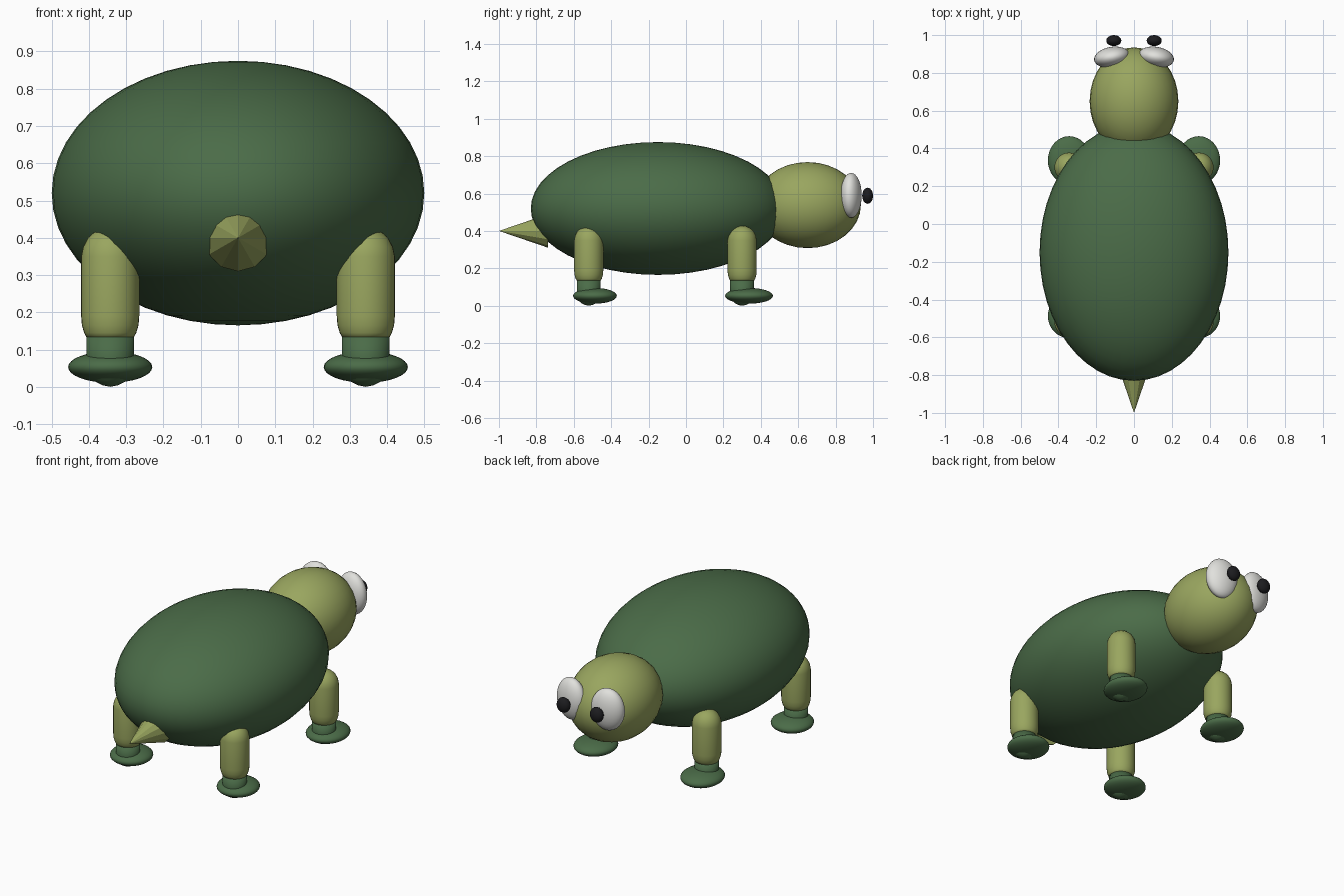
import bpy, bmesh, math
from mathutils import Matrix

if "Cube" in bpy.data.objects:
    bpy.data.objects.remove(bpy.data.objects["Cube"])


def material(name, rgb):
    m = bpy.data.materials.new(name)
    m.diffuse_color = (*rgb, 1)
    m.use_nodes = True
    m.node_tree.nodes["Principled BSDF"].inputs["Base Color"].default_value = m.diffuse_color
    return m


GREEN = material("shell green", (0.07, 0.150, 0.065))
OLIVE = material("skin olive", (0.32, 0.38, 0.115))
WHITE = material("eye white", (0.75, 0.75, 0.72))
BLACK = material("pupil black", (0.012, 0.012, 0.014))


def add_object(name, bm, mat, loc, rot=(0, 0, 0), smooth=True):
    mesh = bpy.data.meshes.new(name)
    bmesh.ops.recalc_face_normals(bm, faces=bm.faces)
    bm.to_mesh(mesh)
    bm.free()
    mesh.materials.append(mat)
    obj = bpy.data.objects.new(name, mesh)
    bpy.context.collection.objects.link(obj)
    obj.location, obj.rotation_euler = loc, rot
    for p in mesh.polygons:
        p.use_smooth = smooth
    return obj


def ellipsoid(name, mat, loc, radii, rot=(0, 0, 0), seg=32):
    bm = bmesh.new()
    bmesh.ops.create_uvsphere(bm, u_segments=seg, v_segments=seg // 2, radius=1,
                              matrix=Matrix.Diagonal((*radii, 1)))
    return add_object(name, bm, mat, loc, rot)


def lathe(name, mat, loc, profile, seg=32):
    """Spin (radius, height) points around the vertical axis."""
    bm = bmesh.new()
    verts = [bm.verts.new((r, 0, z)) for r, z in profile]
    edges = [bm.edges.new(pair) for pair in zip(verts, verts[1:])]
    bmesh.ops.spin(bm, geom=verts + edges, cent=(0, 0, 0), axis=(0, 0, 1),
                   angle=math.tau, steps=seg)
    bmesh.ops.remove_doubles(bm, verts=bm.verts, dist=1e-4)
    return add_object(name, bm, mat, loc)


# Body and head
ellipsoid("shell", GREEN, (0, -0.15, 0.52), (0.5, 0.68, 0.355), seg=48)
ellipsoid("head", OLIVE, (0, 0.65, 0.538), (0.235, 0.285, 0.23))

# Faceted pointed tail
bm = bmesh.new()
bmesh.ops.create_cone(bm, cap_ends=True, segments=12, radius1=0.09, radius2=0, depth=0.263,
                      matrix=Matrix.Rotation(math.pi / 2, 4, 'X'))
add_object("tail", bm, OLIVE, (0, -0.8685, 0.4), smooth=False)

LEG = [(0, 0.13), (0.062, 0.13), (0.070, 0.145), (0.076, 0.165), (0.078, 0.19),
       (0.078, 0.35), (0.073, 0.375), (0.060, 0.40), (0.040, 0.417), (0.020, 0.425), (0, 0.427)]
ANKLE = [(0, 0), (0.02, 0.004), (0.04, 0.014), (0.055, 0.03), (0.064, 0.055),
         (0.064, 0.14), (0, 0.14)]

for side, s in (("left", -1), ("right", 1)):
    # Legs with ankles and flat feet
    for end, y, foot_y, foot_len in (("tail_end", -0.52, -0.487, 0.117),
                                     ("head_end", 0.30, 0.337, 0.128)):
        tag = f"{end}_{side}"
        lathe(f"leg_{tag}", OLIVE, (s * 0.343, y, 0), LEG)
        lathe(f"ankle_{tag}", GREEN, (s * 0.343, y, 0), ANKLE)
        ellipsoid(f"foot_{tag}", GREEN, (s * 0.343, foot_y, 0.053), (0.113, foot_len, 0.042))
    # Bulging eyes with pupils
    ellipsoid(f"eye_{side}", WHITE, (s * 0.117, 0.883, 0.59), (0.095, 0.055, 0.12),
              (0, 0, math.radians(-10 * s)))
    ellipsoid(f"pupil_{side}", BLACK, (s * 0.107, 0.971, 0.588), (0.04, 0.029, 0.043), seg=24)
